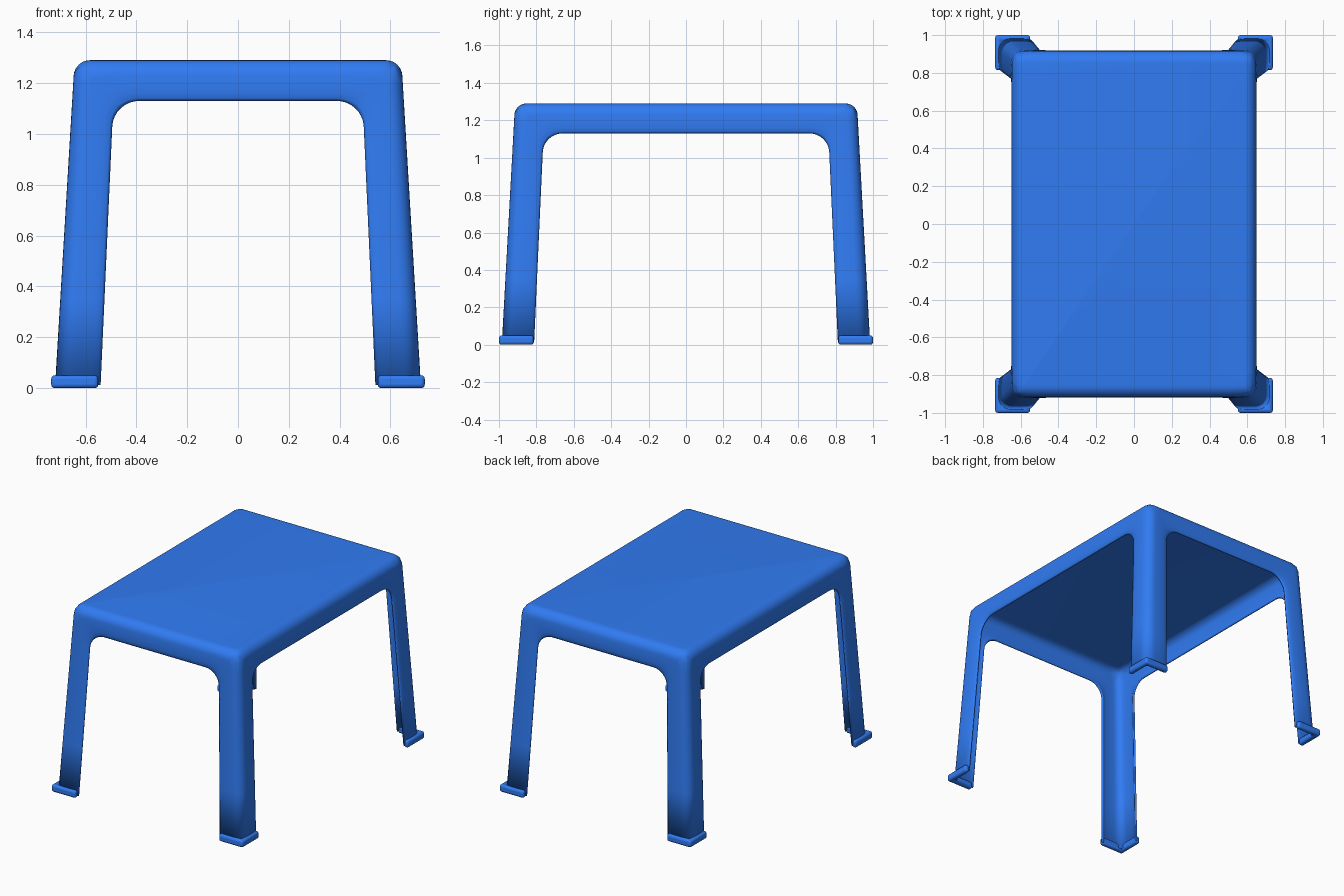
import bpy, bmesh, math
from mathutils import Vector

if "Cube" in bpy.data.objects:
    bpy.data.objects.remove(bpy.data.objects["Cube"])

X, Y, H = 0.643, 0.914, 1.29      # half sizes at the top, height
BAND, FILLET, ROUND = 0.16, 0.10, 0.06
BASE = 0.012

mat = bpy.data.materials.new("blue_plastic")
mat.diffuse_color = (0.03, 0.2, 0.9, 1)
mat.use_nodes = True
mat.node_tree.nodes["Principled BSDF"].inputs["Base Color"].default_value = mat.diffuse_color


def shape(p):
    """Round the box edges, then splay the walls outwards toward the floor."""
    q = Vector((max(-X + ROUND, min(X - ROUND, p.x)),
                max(-Y + ROUND, min(Y - ROUND, p.y)),
                min(H - ROUND, p.z)))
    d = p - q
    if d.length > 1e-6:
        p = q + d.normalized() * ROUND
    k = H - p.z
    return Vector((p.x * (1 + 0.06 * k / X), p.y * (1 + 0.055 * k / Y), p.z))


def wall_path(L):
    """Matching outer and inner points (u, z) along an upside-down U."""
    low = H - BAND
    half = [((L, z), (L - BAND, z)) for z in (BASE, 0.35, 0.7)]
    for k in range(9):
        a = math.pi / 2 * k / 8
        inner = (L - BAND - FILLET * (1 - math.cos(a)),
                 low - FILLET * (1 - math.sin(a)))
        if k < 4:
            outer = (L, low - FILLET + (BAND + FILLET) * k / 4)
        else:
            outer = (L - (BAND + FILLET) * (k - 4) / 4, H)
        half.append((outer, inner))
    return half + [((-o[0], o[1]), (-i[0], i[1])) for o, i in reversed(half)]


# Shell: four U-shaped walls with legs, and the table top
bm = bmesh.new()
sides = [(X, lambda u, d: (u, -Y + d)), (Y, lambda u, d: (-X + d, -u)),
         (X, lambda u, d: (-u, Y - d)), (Y, lambda u, d: (X - d, u))]
rows = [(0, 0), (.015, 0), (.03, 0), (.045, 0), (.06, 0), (.10, 0),
        (.13, .002), (.15, .006), (.16, .012)]
rim = []
for L, place in sides:
    path = wall_path(L)
    grid = []
    for o, i in path:
        line = []
        for w, curl in rows:
            s = w / BAND
            u, z = o[0] + (i[0] - o[0]) * s, o[1] + (i[1] - o[1]) * s
            p = shape(Vector((*place(u, 0), z)))
            shift = Vector((*place(u, curl), 0)) - Vector((*place(u, 0), 0))
            line.append(bm.verts.new(p + shift))
        grid.append(line)
    for a, b in zip(grid, grid[1:]):
        for j in range(len(rows) - 1):
            bm.faces.new((a[j], a[j + 1], b[j + 1], b[j]))
    top = [o for o, i in path if o[1] == H]
    rim += [Vector((*place(o[0], 0), H)) for o in top[:-1]]

rings = []
for t in (0, .015, .03, .045, .06):
    rings.append([bm.verts.new(shape(Vector((max(-X + t, min(X - t, p.x)),
                                             max(-Y + t, min(Y - t, p.y)), H))))
                  for p in rim])
n = len(rim)
for a, b in zip(rings, rings[1:]):
    for i in range(n):
        bm.faces.new((a[i], a[(i + 1) % n], b[(i + 1) % n], b[i]))
bm.faces.new(rings[-1])
bmesh.ops.remove_doubles(bm, verts=bm.verts, dist=1e-4)
bmesh.ops.recalc_face_normals(bm, faces=bm.faces)
if max(bm.faces, key=lambda f: f.calc_area()).normal.z < 0:
    bmesh.ops.reverse_faces(bm, faces=bm.faces)


def finish(bm, name):
    me = bpy.data.meshes.new(name)
    bm.to_mesh(me)
    bm.free()
    ob = bpy.data.objects.new(name, me)
    bpy.context.collection.objects.link(ob)
    me.materials.append(mat)
    bpy.ops.object.select_all(action='DESELECT')
    ob.select_set(True)
    bpy.context.view_layer.objects.active = ob
    bpy.ops.object.shade_smooth_by_angle(angle=math.radians(40))
    return ob


shell = finish(bm, "table_shell")
m = shell.modifiers.new("thickness", 'SOLIDIFY')
m.thickness, m.offset = 0.012, -1

# Feet: L-shaped bands around the bottom of each leg
FX, FY, T = 0.735, 1.0, 0.035
outline = [(FX, FY), (FX, FY - .185), (FX - T, FY - .185),
           (FX - T, FY - T), (FX - .185, FY - T), (FX - .185, FY)]
for name, sx, sy in (("front_left_foot", -1, -1), ("front_right_foot", 1, -1),
                     ("back_left_foot", -1, 1), ("back_right_foot", 1, 1)):
    bm = bmesh.new()
    face = bm.faces.new([bm.verts.new((x * sx, y * sy, 0)) for x, y in outline])
    ext = bmesh.ops.extrude_face_region(bm, geom=[face])
    for v in ext["geom"]:
        if isinstance(v, bmesh.types.BMVert):
            v.co.z = 0.05
    bmesh.ops.recalc_face_normals(bm, faces=bm.faces)
    foot = finish(bm, name)
    b = foot.modifiers.new("rounding", 'BEVEL')
    b.width, b.segments = 0.014, 3
